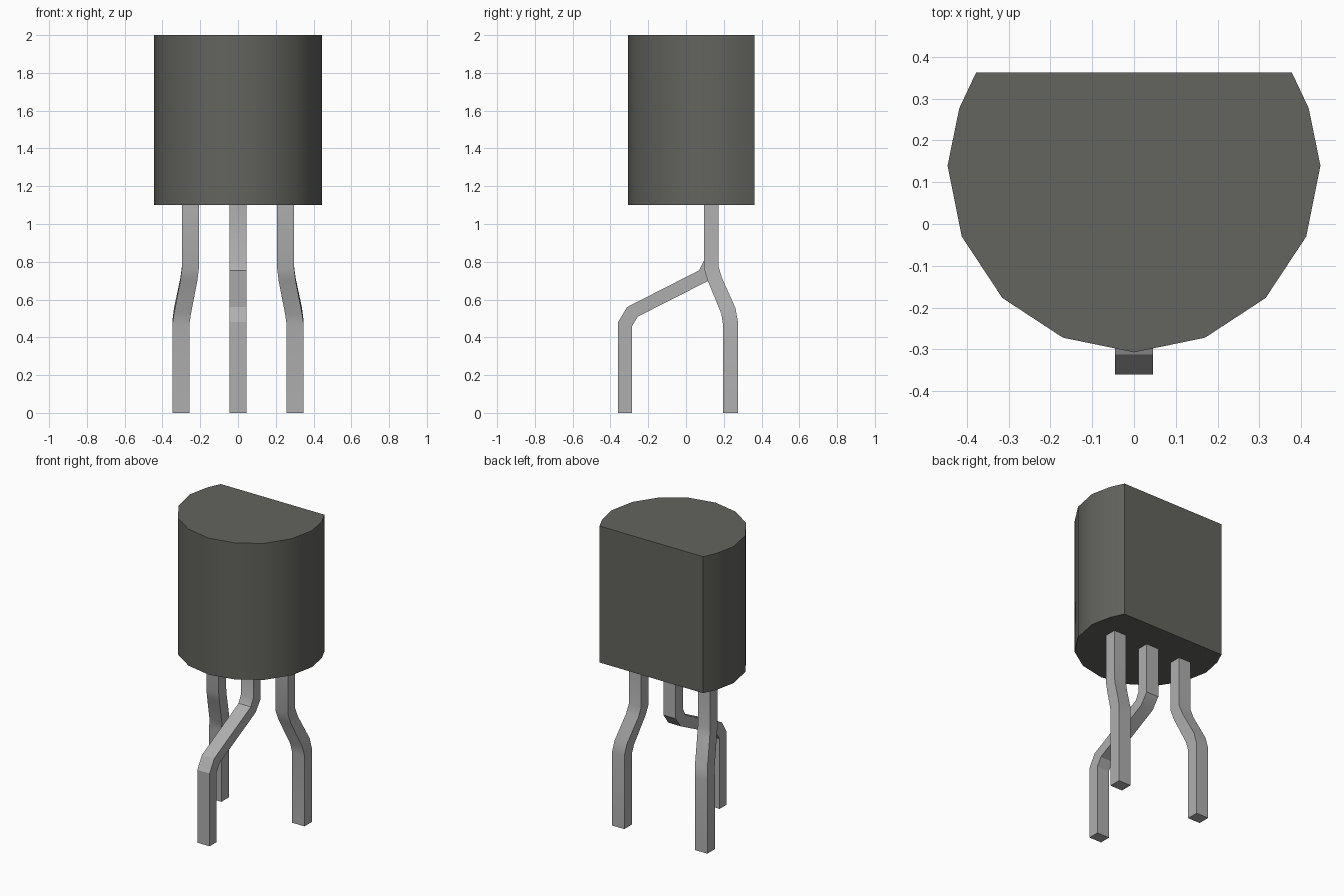
import bpy, bmesh, math

if "Cube" in bpy.data.objects:
    bpy.data.objects.remove(bpy.data.objects["Cube"], do_unlink=True)


def material(name, rgb):
    m = bpy.data.materials.new(name)
    m.use_nodes = True
    m.diffuse_color = (*rgb, 1)
    bsdf = next(n for n in m.node_tree.nodes if n.type == 'BSDF_PRINCIPLED')
    bsdf.inputs["Base Color"].default_value = (*rgb, 1)
    return m


def loft(name, rings, mat):
    """Skin a stack of equal-sized rings and cap both ends."""
    bm = bmesh.new()
    vs = [[bm.verts.new(p) for p in ring] for ring in rings]
    n = len(vs[0])
    for a, b in zip(vs, vs[1:]):
        for i in range(n):
            j = (i + 1) % n
            bm.faces.new((a[i], a[j], b[j], b[i]))
    bm.faces.new(vs[0])
    bm.faces.new(vs[-1])
    bmesh.ops.recalc_face_normals(bm, faces=bm.faces)
    mesh = bpy.data.meshes.new(name)
    bm.to_mesh(mesh)
    bm.free()
    mesh.materials.append(mat)
    ob = bpy.data.objects.new(name, mesh)
    bpy.context.collection.objects.link(ob)
    bpy.ops.object.select_all(action='DESELECT')
    ob.select_set(True)
    bpy.context.view_layer.objects.active = ob
    bpy.ops.object.shade_smooth_by_angle(angle=math.radians(30))
    return ob


dark = material("dark grey plastic", (0.125, 0.125, 0.112))
metal = material("grey metal", (0.43, 0.43, 0.43))

# Body: rounded front, flat back, extruded upwards
half = [(0.17, -0.272), (0.315, -0.177), (0.412, -0.03),
        (0.446, 0.14), (0.418, 0.277), (0.378, 0.362)]
outline = [(0, -0.307)] + half + [(-x, y) for x, y in reversed(half)]
loft("body", [[(x, y, z) for x, y in outline] for z in (1.10, 2.0)], dark)


# Legs: each section is (centre x, front y, front z, back y, back z)
def leg(name, sections, side=1, w=0.045):
    rings = []
    for x, y0, z0, y1, z1 in sections:
        x *= side
        rings.append([(x - w, y0, z0), (x + w, y0, z0),
                      (x + w, y1, z1), (x - w, y1, z1)])
    return loft(name, rings, metal)


leg("middle_leg", [(0, 0.095, 1.10, 0.172, 1.10),
                   (0, 0.095, 0.805, 0.172, 0.77),
                   (0, 0.07, 0.755, 0.12, 0.70),
                   (0, -0.312, 0.56, -0.255, 0.51),
                   (0, -0.36, 0.48, -0.286, 0.458),
                   (0, -0.36, 0, -0.286, 0)])

outer = [(0.252, 0.095, 1.10, 0.172, 1.10),
         (0.252, 0.095, 0.765, 0.172, 0.775),
         (0.260, 0.115, 0.70, 0.190, 0.715),
         (0.294, 0.187, 0.525, 0.262, 0.555),
         (0.303, 0.196, 0.465, 0.275, 0.48),
         (0.303, 0.196, 0, 0.275, 0)]
leg("left_leg", outer, 1)
leg("right_leg", outer, -1)
